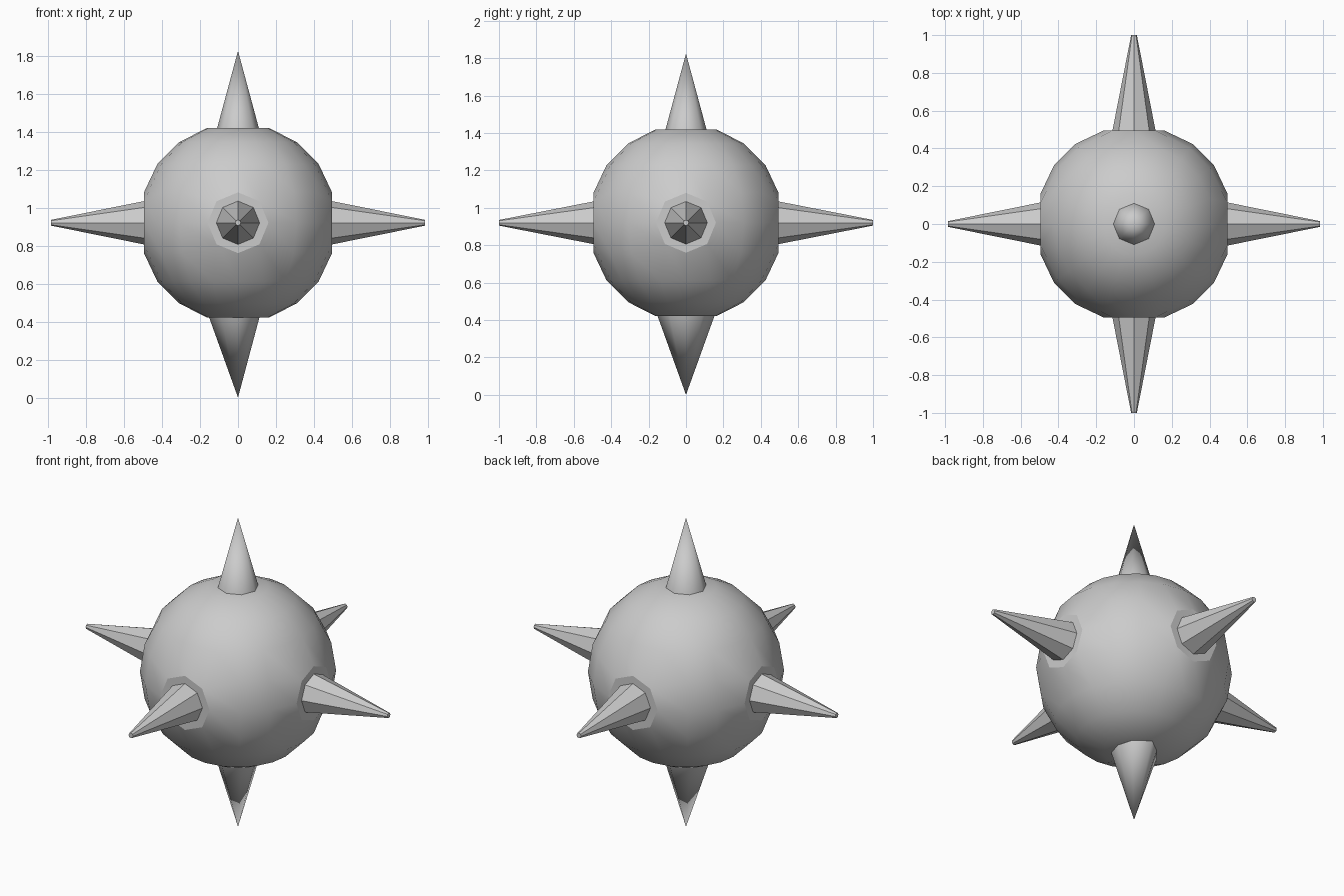
import bpy, bmesh
from math import cos, sin, pi
from mathutils import Vector, Matrix

if "Cube" in bpy.data.objects:
    bpy.data.objects.remove(bpy.data.objects["Cube"])

CZ = 0.92      # height of the ball's centre
FLAT = 0.495   # distance from the centre to the flat pads


def finish(name, bm):
    bmesh.ops.recalc_face_normals(bm, faces=bm.faces)
    me = bpy.data.meshes.new(name)
    bm.to_mesh(me)
    bm.free()
    ob = bpy.data.objects.new(name, me)
    bpy.context.collection.objects.link(ob)
    return ob


def spike(name, direction, length, radii, tip, smooth):
    """Eight-sided spike from the ball's pad, pointing along direction."""
    bm = bmesh.new()
    rot = direction.to_track_quat('Z', 'Y').to_matrix() if abs(direction.z) < 0.5 else Matrix.Identity(3)
    out = direction.normalized()
    base, end = [], []
    for i, r in enumerate(radii):
        a = 2 * pi * i / len(radii)
        side = rot @ Vector((cos(a), sin(a), 0))
        base.append(bm.verts.new(side * r + out * (FLAT - 0.005)))
        if tip:
            end.append(bm.verts.new(side * tip + out * length))
    apex = None if tip else bm.verts.new(out * length)
    n = len(radii)
    for i in range(n):
        j = (i + 1) % n
        quad = [base[i], base[j]] + ([end[j], end[i]] if tip else [apex])
        bm.faces.new(quad).smooth = smooth
    bm.faces.new(base[::-1])
    if tip:
        bm.faces.new(end)
    ob = finish(name, bm)
    ob.location.z = CZ
    return ob


# Ball: UV sphere whose axis points are flattened to octagonal pads
bm = bmesh.new()
bmesh.ops.create_uvsphere(bm, u_segments=20, v_segments=10, radius=0.525)
sides = [Vector(d) for d in ((1, 0, 0), (-1, 0, 0), (0, 1, 0), (0, -1, 0))]
for f in bm.faces:
    f.smooth = True
for d in sides:
    pad = [v for v in bm.verts if v.co.normalized().dot(d) > cos(0.47)]
    pad_set = set(pad)
    for f in bm.faces:
        if all(v in pad_set for v in f.verts):
            f.smooth = False
    for v in pad:
        across = v.co - d * v.co.dot(d)
        if across.length > 0.01:
            a = Vector([round(c / 0.15) for c in across]).normalized()
            v.co = d * FLAT + a * 0.16
        else:
            v.co = d * FLAT
for v in bm.verts:
    if abs(v.co.z) > 0.51:
        v.co.z = 0.5 if v.co.z > 0 else -0.5
ball = finish("ball", bm)
ball.location.z = CZ

# Four flat-shaded side spikes with blunt tips
for name, d in zip(("right", "left", "back", "front"), sides):
    spike(name + "_spike", d, 0.985 if d.x else 1.0, [0.115] * 8, 0.015, False)

# Smooth top and bottom spikes; the bottom one is wider on three sides
spike("top_spike", Vector((0, 0, 1)), 0.905, [0.112] * 8, 0, True)
spike("bottom_spike", Vector((0, 0, -1)), CZ,
      [0.115, 0.125, 0.155, 0.125, 0.155, 0.125, 0.155, 0.125], 0, True)
